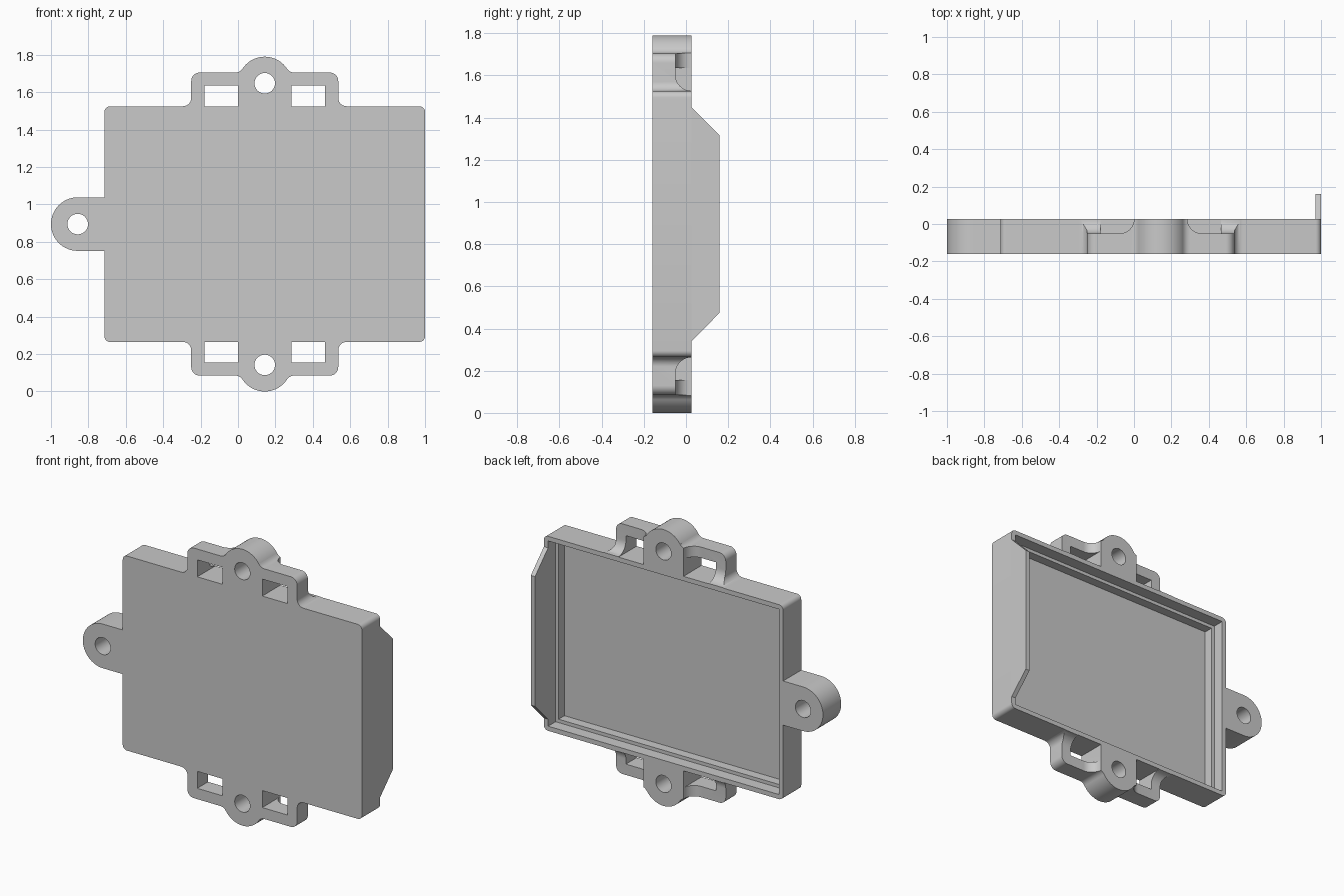
import bpy, bmesh
from math import sin, cos, radians
from mathutils import Vector

if "Cube" in bpy.data.objects:
    bpy.data.objects.remove(bpy.data.objects["Cube"])

grey = bpy.data.materials.new("plain_grey")
grey.use_nodes = True
grey.diffuse_color = (0.585, 0.585, 0.585, 1)
grey.node_tree.nodes["Principled BSDF"].inputs["Base Color"].default_value = grey.diffuse_color

FRONT, BACK, TIP = -0.16, 0.026, 0.16
LEFT, RIGHT, LOW, TOP = -0.714, 1.0, 0.265, 1.525
MID_X, MID_Z = 0.143, 0.895
WALL, LEDGE = 0.03, 0.022


def arc(cx, cz, r, start, end, steps=12):
    angles = [radians(start + (end - start) * i / steps) for i in range(steps + 1)]
    return [(cx + r * cos(a), cz + r * sin(a)) for a in angles]


def add(name, bm):
    bmesh.ops.recalc_face_normals(bm, faces=bm.faces)
    mesh = bpy.data.meshes.new(name)
    bm.to_mesh(mesh)
    bm.free()
    mesh.materials.append(grey)
    obj = bpy.data.objects.new(name, mesh)
    bpy.context.collection.objects.link(obj)
    return obj


def prism(name, points, depth):
    """Extrude a closed outline along the depth vector."""
    bm = bmesh.new()
    face = bm.faces.new([bm.verts.new(p) for p in points])
    new = bmesh.ops.extrude_face_region(bm, geom=[face])["geom"]
    bmesh.ops.translate(bm, vec=depth, verts=[v for v in new if isinstance(v, bmesh.types.BMVert)])
    return add(name, bm)


def plate(name, outline, front=FRONT, back=BACK):
    return prism(name, [(x, front, z) for x, z in outline], (0, back - front, 0))


def box(name, low, high, bevel=0):
    bm = bmesh.new()
    bmesh.ops.create_cube(bm, size=1)
    low, high = Vector(low), Vector(high)
    for v in bm.verts:
        v.co = (low + high) / 2 + v.co * (high - low)
    if bevel:
        bmesh.ops.bevel(bm, geom=bm.edges[:], offset=bevel, segments=10, profile=0.5, affect="EDGES")
    return add(name, bm)


def cut(obj, cutter):
    mod = obj.modifiers.new("cut", "BOOLEAN")
    mod.operation, mod.solver, mod.object = "DIFFERENCE", "EXACT", cutter
    cutter.hide_render = True
    bpy.context.view_layer.objects.active = obj
    bpy.ops.object.modifier_apply(modifier=mod.name)
    bpy.data.objects.remove(cutter)


def mirror(obj, use_x):
    mod = obj.modifiers.new("mirror", "MIRROR")
    mod.use_axis = (use_x, False, True)
    mod.mirror_object = centre
    mod.use_mirror_merge = False


def ear(name, cx, cz, r, length, heading):
    """Rounded mounting lug with a bore, pointing along the heading angle."""
    a = radians(heading)
    back, side = Vector((-cos(a), -sin(a))) * length, Vector((-sin(a), cos(a))) * r
    c = Vector((cx, cz))
    outline = arc(cx, cz, r, heading - 90, heading + 90, 32) + [c + back + side, c + back - side]
    obj = plate(name, [tuple(p) for p in outline])
    cut(obj, plate("bore", arc(cx, cz, 0.055, 0, 348.75, 31), FRONT - 1, BACK + 1))
    return obj


centre = bpy.data.objects.new("mirror_centre", None)
centre.location = (MID_X, 0, MID_Z)
centre.hide_render = True
bpy.context.collection.objects.link(centre)
bpy.context.view_layer.update()

# Open-backed tray with rounded corners and a stepped cavity
R = 0.03
tray = plate("tray", arc(RIGHT - R, TOP - R, R, 0, 90, 8) + arc(LEFT + R, TOP - R, R, 90, 180, 8)
             + arc(LEFT + R, LOW + R, R, 180, 270, 8) + arc(RIGHT - R, LOW + R, R, 270, 360, 8))
for inset, floor in ((WALL, -0.05), (WALL + LEDGE, -0.11)):
    cut(tray, box("cavity", (LEFT + inset, floor, LOW + inset), (RIGHT - inset, 1, TOP - inset)))

# Tapered end flap
flap = prism("end_flap", [(RIGHT - WALL, y, z) for y, z in
                          ((BACK, 0.34), (TIP, 0.475), (TIP, 1.315), (BACK, 1.45))], (WALL, 0, 0))

# Mounting ears
side_ear = ear("side_ear", -0.857, MID_Z, 0.143, 0.143, 180)
end_ears = ear("end_ears", MID_X, 1.648, 0.142, 0.123, 90)
mirror(end_ears, False)

# Strap loops with hollowed, filleted backs, blended into the ears
F = 0.045
loops = plate("strap_loops", [(0.06, TOP)] + arc(-0.25 - F, TOP + F, F, -90, 0)
              + arc(-0.25 + F, 1.705 - F, F, 180, 90)
              + arc(-0.014, 1.705 + F, F, -90, -33, 6) + [(0.06, 1.7)])
cut(loops, box("hollow", (-1, -0.05, TOP + 0.002), (0, 1, 3), 0.075))
cut(loops, box("slot", (-0.18, -1, 1), (0, 1, 1.635)))
mirror(loops, True)

# Smooth the curves, keep the edges crisp
for obj in (tray, flap, side_ear, end_ears, loops):
    bpy.ops.object.select_all(action="DESELECT")
    obj.select_set(True)
    bpy.context.view_layer.objects.active = obj
    bpy.ops.object.shade_smooth_by_angle(angle=radians(30))
